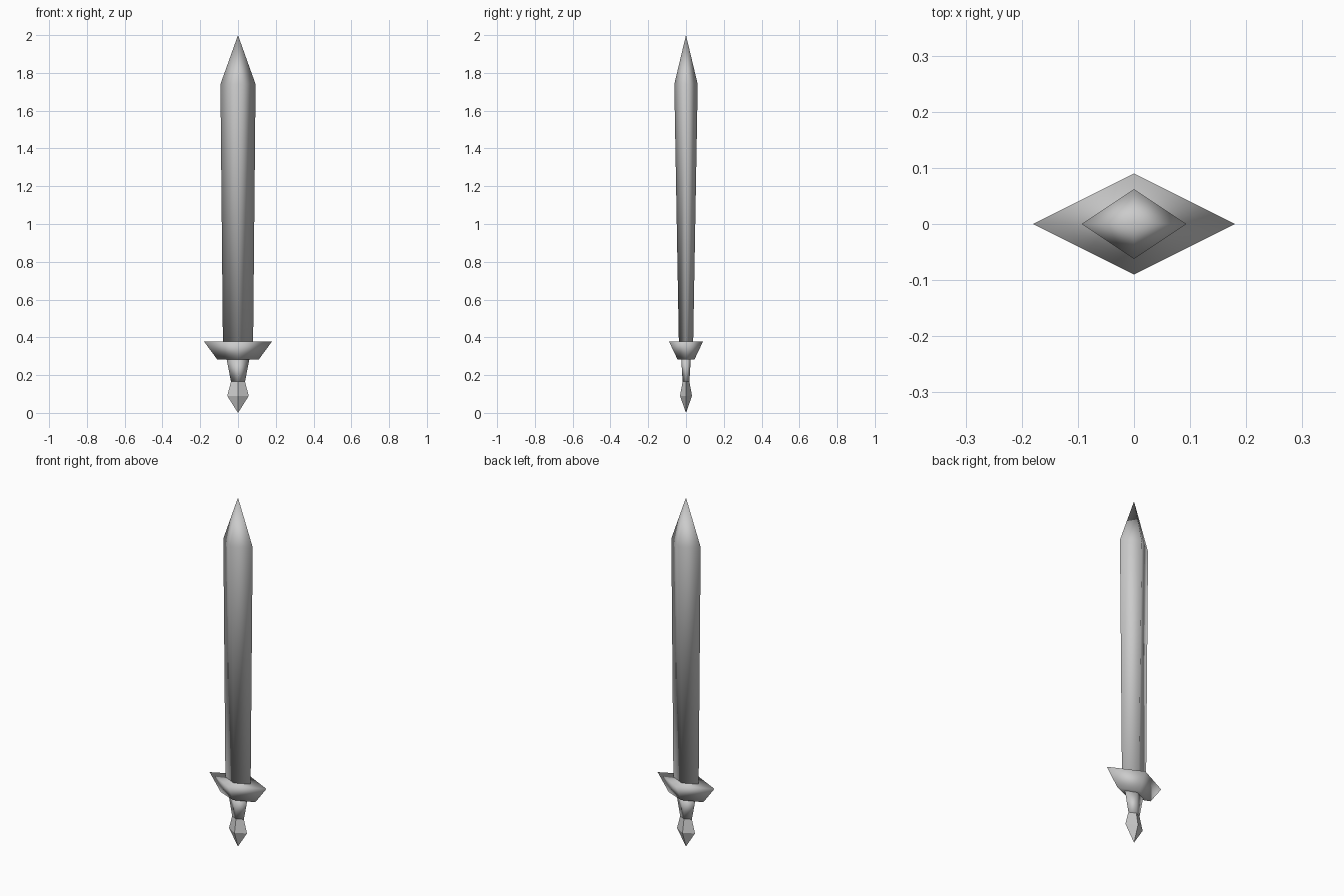
import bpy, bmesh, math

cube = bpy.data.objects.get("Cube")
if cube:
    bpy.data.objects.remove(cube, do_unlink=True)

steel = bpy.data.materials.new("grey steel")
steel.use_nodes = True
colour = (0.6, 0.6, 0.6, 1)
steel.diffuse_color = colour
steel.node_tree.nodes["Principled BSDF"].inputs["Base Color"].default_value = colour


def diamond_loft(name, sections, smooth_angle=None):
    """Loft diamond sections (z, half width, half depth); zero width is a point."""
    bm = bmesh.new()
    rings = []
    for z, w, d in sections:
        corners = [(w, 0), (0, d), (-w, 0), (0, -d)] if w else [(0, 0)]
        rings.append([bm.verts.new((x, y, z)) for x, y in corners])
    for low, high in zip(rings, rings[1:]):
        for i in range(4):
            j = (i + 1) % 4
            quad = [low[i % len(low)], low[j % len(low)],
                    high[j % len(high)], high[i % len(high)]]
            bm.faces.new(list(dict.fromkeys(quad)))
    for ring in (rings[0], rings[-1]):
        if len(ring) == 4:
            bm.faces.new(ring)
    bmesh.ops.recalc_face_normals(bm, faces=bm.faces)
    mesh = bpy.data.meshes.new(name)
    bm.to_mesh(mesh)
    bm.free()
    mesh.materials.append(steel)
    obj = bpy.data.objects.new(name, mesh)
    bpy.context.collection.objects.link(obj)
    if smooth_angle:
        bpy.ops.object.select_all(action='DESELECT')
        obj.select_set(True)
        bpy.context.view_layer.objects.active = obj
        bpy.ops.object.shade_smooth_by_angle(angle=math.radians(smooth_angle))
    return obj


# Blade widens slightly to the shoulder, then comes to a point
diamond_loft("blade", [(0.378, 0.08, 0.038), (1.74, 0.093, 0.062), (2.0, 0, 0)], 179)
# Flared crossguard
diamond_loft("guard", [(0.283, 0.11, 0.045), (0.378, 0.18, 0.09)], 179)
# Tapered grip
diamond_loft("grip", [(0.165, 0.037, 0.018), (0.283, 0.06, 0.025)], 179)
# Faceted pommel
diamond_loft("pommel", [(0, 0, 0), (0.09, 0.057, 0.032), (0.165, 0.037, 0.018)])
